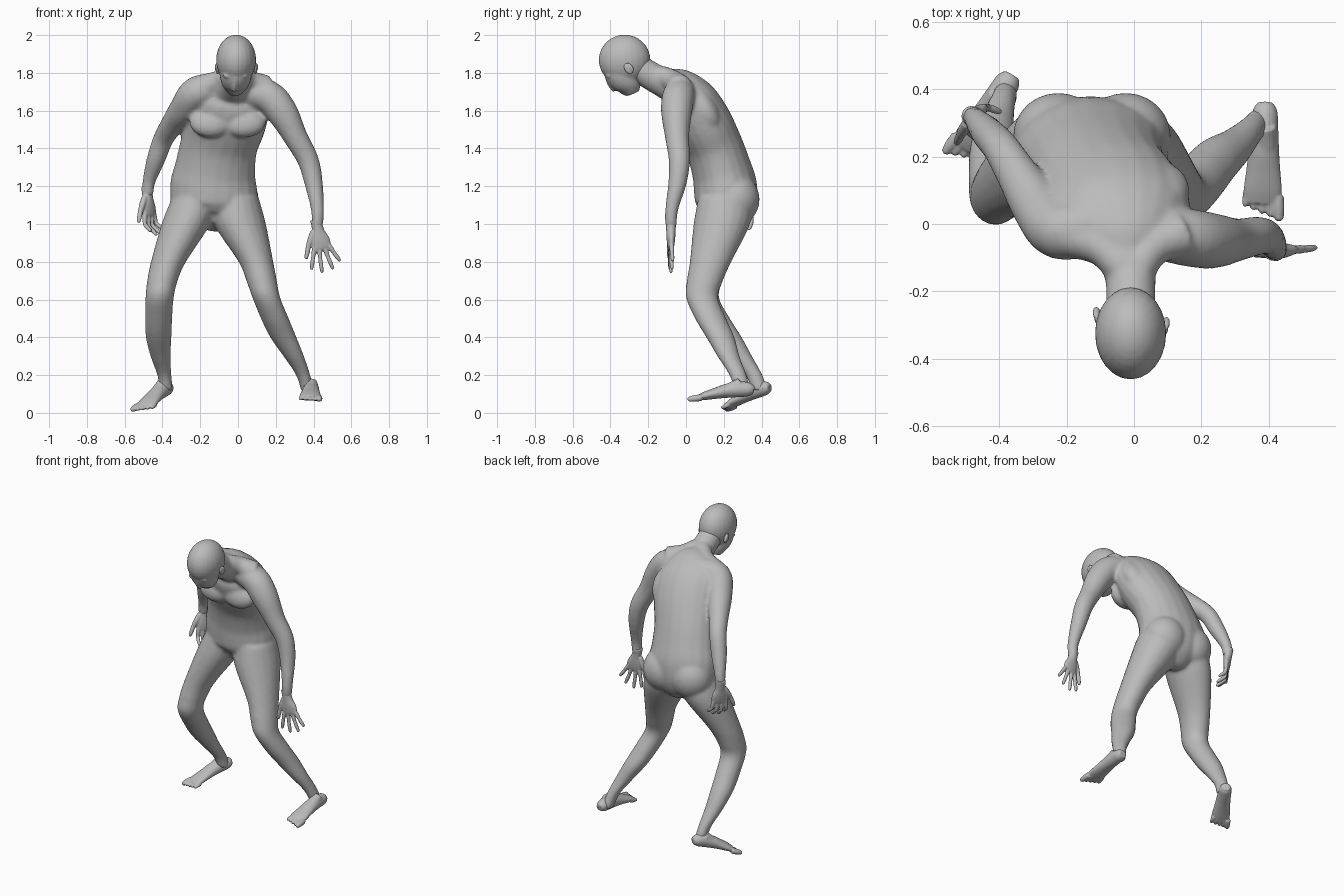
import bpy, bmesh, math
from mathutils import Vector, Matrix

if "Cube" in bpy.data.objects:
    bpy.data.objects.remove(bpy.data.objects["Cube"])

skin = bpy.data.materials.new("grey skin")
skin.use_nodes = True
GREY = (0.5, 0.5, 0.5, 1)
skin.diffuse_color = GREY
skin.node_tree.nodes["Principled BSDF"].inputs["Base Color"].default_value = GREY
X, Y, Z = Vector((1, 0, 0)), Vector((0, 1, 0)), Vector((0, 0, 1))
SIDES = 20


def spline(points, steps=5):
    """Smooth path through points of x, y, z, half width, half depth."""
    p = [Vector(q) for q in points]
    p = [2 * p[0] - p[1]] + p + [2 * p[-1] - p[-2]]
    out = []
    for a, b, c, d in zip(p, p[1:], p[2:], p[3:]):
        for k in range(steps):
            t = k / steps
            out.append(b + (c - a) * (t / 2) + (2 * a - 5 * b + 4 * c - d) * (t * t / 2)
                       + (3 * b - a - 3 * c + d) * (t ** 3 / 2))
    return out + [p[-2]]


def tube(bm, points, side=X, level=False):
    """Closed oval loft; level keeps every ring horizontal."""
    points = [q if len(q) == 5 else (*q, q[3]) for q in points]
    path = spline(points)
    rings = []
    for i, q in enumerate(path):
        tangent = (path[min(i + 1, len(path) - 1)].xyz - path[max(i - 1, 0)].xyz).normalized()
        if level:
            tangent = -Z
        s = (side - tangent * side.dot(tangent)).normalized()
        n = tangent.cross(s)
        ring = []
        for k in range(SIDES):
            a = math.tau * k / SIDES
            ring.append(bm.verts.new(q.xyz + s * math.cos(a) * q[3] + n * math.sin(a) * q[4]))
        rings.append(ring)
    faces = [bm.faces.new(rings[0][::-1]), bm.faces.new(rings[-1])]
    for r0, r1 in zip(rings, rings[1:]):
        for k in range(SIDES):
            j = (k + 1) % SIDES
            faces.append(bm.faces.new((r0[k], r0[j], r1[j], r1[k])))
    bmesh.ops.recalc_face_normals(bm, faces=faces)


def ball(bm, centre, radii, tilt=0):
    m = Matrix.Translation(centre) @ Matrix.Rotation(tilt, 4, 'X') @ Matrix.Diagonal((*radii, 1))
    bmesh.ops.create_uvsphere(bm, u_segments=24, v_segments=16, radius=1, matrix=m)


def digit(bm, a, b, r):
    """Finger or toe with a rounded tip."""
    mid = a.lerp(b, 0.55)
    tube(bm, [(*a, r), (*mid, r), (*b, r * 0.8)], Y if abs((b - a).normalized().y) < 0.8 else X)
    ball(bm, b, (r * 0.8,) * 3)


def fuse(name, bm, voxel, smooth):
    """Merge the overlapping volumes into one skin."""
    mesh = bpy.data.meshes.new(name)
    bm.to_mesh(mesh)
    bm.free()
    mesh.materials.append(skin)
    ob = bpy.data.objects.new(name, mesh)
    bpy.context.collection.objects.link(ob)
    rm = ob.modifiers.new("fuse", 'REMESH')
    rm.mode = 'VOXEL'
    rm.voxel_size = voxel
    rm.use_smooth_shade = True
    sm = ob.modifiers.new("soften", 'SMOOTH')
    sm.factor = 0.5
    sm.iterations = smooth


# Body: torso and neck
body = bmesh.new()
tube(body, [(-.135, .18, .985, .04, .06), (-.13, .2, 1.03, .13, .125), (-.125, .212, 1.1, .22, .162),
            (-.13, .208, 1.2, .23, .168), (-.12, .185, 1.3, .213, .158), (-.1, .145, 1.42, .205, .152),
            (-.065, .085, 1.54, .215, .155), (-.045, .025, 1.65, .215, .14),
            (-.03, -.03, 1.715, .16, .108), (-.02, -.1, 1.742, .09, .085),
            (-.01, -.17, 1.775, .075, .076), (-.01, -.26, 1.83, .074, .074)])
# Chest, shoulder blades, buttocks and neck muscles
for s in (-1, 1):
    ball(body, (-.055 + s * .088, -.03, 1.54), (.115, .06, .085), -.35)
    ball(body, (-.045 + s * .11, .1, 1.6), (.1, .07, .13), .5)
    ball(body, (-.125 + s * .1, .26, 1.13), (.135, .13, .14))
    tube(body, [(-.01 + s * .02, -.13, 1.785, .055), (-.02 + s * .08, -.065, 1.755, .058),
                (-.025 + s * .17, -.03, 1.72, .07)], Y)
# Arms
tube(body, [(.05, -.02, 1.7, .08), (.16, -.04, 1.675, .086), (.235, -.05, 1.59, .082),
            (.305, -.047, 1.46, .064), (.37, -.035, 1.34, .057), (.4, -.045, 1.22, .049),
            (.42, -.075, 1.08, .035), (.42, -.08, .98, .03)], Y)
tube(body, [(-.11, 0, 1.715, .085), (-.22, -.02, 1.695, .086), (-.285, .05, 1.61, .078),
            (-.345, .145, 1.53, .063), (-.395, .225, 1.45, .054), (-.435, .27, 1.34, .049),
            (-.47, .31, 1.23, .035), (-.48, .32, 1.15, .03)], Y)
# Legs
tube(body, [(-.22, .21, 1.14, .13, .145), (-.275, .19, 1.0, .13, .15), (-.368, .13, .8, .093, .11),
            (-.4, .1, .7, .081, .096), (-.415, .088, .61, .075, .087), (-.42, .15, .5, .072, .083),
            (-.42, .218, .4, .068, .078), (-.41, .29, .3, .054, .06), (-.39, .36, .2, .038, .046),
            (-.38, .39, .12, .036, .042)], level=True)
tube(body, [(-.02, .21, 1.14, .13, .145), (.01, .19, 1.0, .138, .15), (.095, .13, .8, .092, .11),
            (.125, .1, .7, .081, .096), (.15, .085, .61, .074, .085), (.195, .13, .5, .074, .083),
            (.24, .182, .4, .07, .075), (.295, .225, .3, .055, .059), (.345, .275, .2, .038, .046),
            (.37, .305, .11, .034, .042)], level=True)
fuse("body", body, .011, 6)

# Head: skull, face, nose, eyes, lips and ears
head = bmesh.new()
ball(head, (-.01, -.325, 1.868), (.106, .137, .134))
tube(head, [(-.01, -.35, 1.86, .09, .095), (-.012, -.335, 1.79, .086, .092),
            (-.015, -.3, 1.735, .068, .068), (-.017, -.28, 1.69, .035, .035)])
tube(head, [(-.015, -.42, 1.775, .01), (-.018, -.4, 1.735, .013), (-.02, -.375, 1.709, .016)])
for s in (-1, 1):
    ball(head, (-.015 + s * .012, -.37, 1.717), (.01, .011, .01))
    ball(head, (-.014 + s * .035, -.409, 1.785), (.032, .015, .012), .6)
    ball(head, (-.015 + s * .035, -.384, 1.757), (.016, .014, .014))
for y, z in ((-.335, 1.701), (-.32, 1.692)):
    ball(head, (-.018, y, z), (.025, .015, .01), .7)
fuse("head", head, .007, 4)
for s, name in ((-1, "right_ear"), (1, "left_ear")):
    ear = bmesh.new()
    c = Vector((-.008 + s * .1, -.29 - s * .015, 1.822))
    ball(ear, c, (.01, .021, .033), .6)
    ball(ear, c + Vector((s * .004, .012, .008)), (.011, .011, .028), .6)
    fuse(name, ear, .005, 2)


def hand(name, wrist, along, spread, fan, curl):
    """Palm, four fingers and a thumb on the -spread side."""
    bm = bmesh.new()
    wrist, along, spread = Vector(wrist), Vector(along).normalized(), Vector(spread).normalized()
    curl = Vector(curl)
    at = lambda a, s: wrist + along * a + spread * s
    tube(bm, [(*at(-.04, 0), .03, .029), (*at(.02, 0), .032, .025), (*at(.07, 0), .05, .022),
              (*at(.11, 0), .05, .016), (*at(.125, 0), .042, .01)], spread)
    for i, length in enumerate((.105, .125, .12, .095)):
        k = i - 1.5
        a = at(.105, k * .025)
        b = a + (along + spread * k * fan).normalized() * length * .55
        c = b + (along + spread * k * fan + curl).normalized() * length * .5
        digit(bm, a, b, .0125)
        digit(bm, b, c, .011)
    digit(bm, at(.02, -.025), at(.085, -.066), .017)
    digit(bm, at(.085, -.066), at(.145, -.092), .013)
    fuse(name, bm, .0045, 2)


hand("left_hand", (.42, -.08, .985), (.22, 0, -1), (1, .1, .22), .27, (.05, .05, 0))
hand("right_hand", (-.48, .32, 1.16), (.1, -.05, -1), (.6, .7, 0), .1, (.6, -.35, .3))


def foot(name, heel, toe, inner):
    """Sole wedge from heel to ball, then five toes; inner is the big toe side."""
    bm = bmesh.new()
    heel, toe = Vector(heel), Vector(toe)
    side = (toe - heel).cross(Z).normalized() * inner
    up = side.cross(toe - heel).normalized()
    up = up if up.z > 0 else -up
    at = lambda t, s, h: heel.lerp(toe, t) + side * s + up * h
    rows = ((.01, .024, .022, .038), (.08, .037, .036, .045), (.22, .041, .042, .05),
            (.4, .045, .038, .046), (.58, .051, .03, .036), (.74, .057, .023, .026),
            (.86, .054, .015, .017))
    tube(bm, [(*at(t, 0, h), w, d) for t, w, d, h in rows], side)
    # Instep
    tube(bm, [(*at(.2, 0, .075), .035, .036), (*at(.33, .004, .06), .034, .032),
              (*at(.58, .008, .04), .03, .022)], side)
    for i in range(5):
        s, r = .045 - i * .0225, (.018, .014, .0135, .0125, .012)[i]
        digit(bm, at(.8 - i * .012, s, .017), at(.975 - i * .025, s * 1.12, .013), r)
    fuse(name, bm, .005, 3)


foot("left_foot", (.39, .365, .08), (.38, .015, .06), -1)
foot("right_foot", (-.355, .455, .095), (-.515, .19, .005), 1)
